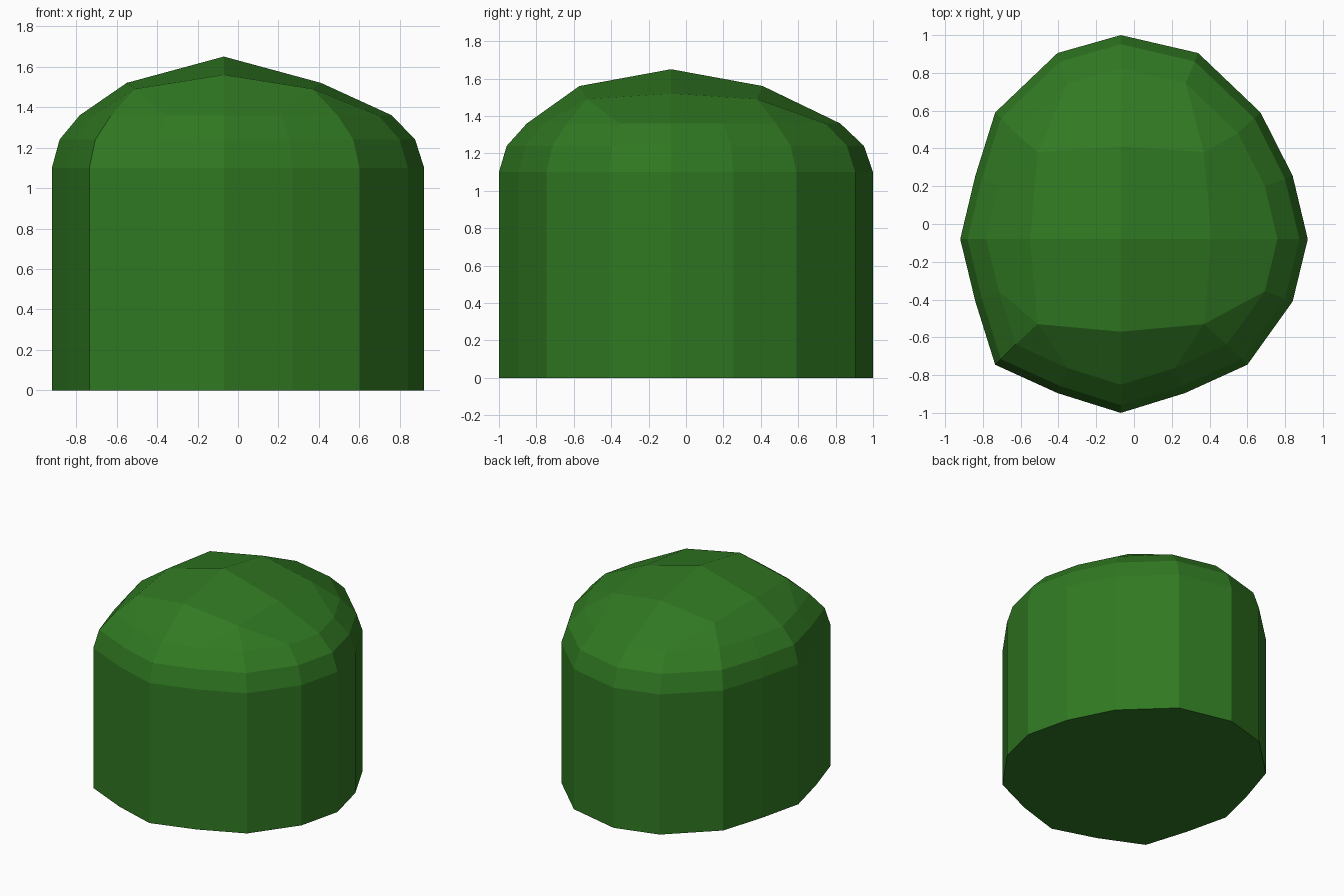
import bpy, bmesh

if "Cube" in bpy.data.objects:
    bpy.data.objects.remove(bpy.data.objects["Cube"])

# Plan outline, clockwise from the back: mids at 0, 4, 8, 12 and corners at 2, 6, 10, 14
OUTLINE = [(-.07, 1), (.34, .905), (.67, .59), (.84, .255),
           (.92, -.08), (.84, -.41), (.60, -.745), (.27, -.895),
           (-.07, -1), (-.405, -.895), (-.735, -.745), (-.84, -.41),
           (-.92, -.08), (-.84, .255), (-.735, .59), (-.405, .905)]
CX, CY = -.07, -.08

bm = bmesh.new()


def ring(scale, z):
    return [bm.verts.new((CX + (x - CX) * scale, CY + (y - CY) * scale, z))
            for x, y in OUTLINE]


# Straight trunk of the bush and rounded shoulder
rings = [ring(s, z) for s, z in ((1, 0), (1, 1.1), (.955, 1.24), (.838, 1.36))]
bm.faces.new(rings[0])
for a, b in zip(rings, rings[1:]):
    for i in range(16):
        j = (i + 1) % 16
        bm.faces.new((a[i], a[j], b[j], b[i]))

# Crown: eight-point ring and apex, laid out as a quad-sphere cap
r = rings[-1]
cap = [bm.verts.new((CX + x, CY + y, z)) for x, y, z in (
    (0, .49, 1.56), (.44, .46, 1.49), (.48, 0, 1.52), (.44, -.45, 1.49),
    (0, -.49, 1.56), (-.44, -.45, 1.49), (-.48, 0, 1.52), (-.44, .46, 1.49))]
apex = bm.verts.new((CX, CY, 1.65))
for k in range(1, 8, 2):
    c, n = 2 * k, (k + 1) % 8
    bm.faces.new((r[c - 1], r[c], cap[k]))
    bm.faces.new((r[c], r[c + 1], cap[k]))
    bm.faces.new((r[c - 2], r[c - 1], cap[k], cap[k - 1]))
    bm.faces.new((r[c + 1], r[(c + 2) % 16], cap[n], cap[k]))
    bm.faces.new((cap[k - 1], cap[k], cap[n], apex))

bmesh.ops.recalc_face_normals(bm, faces=bm.faces)
mesh = bpy.data.meshes.new("bush")
bm.to_mesh(mesh)
bm.free()
bush = bpy.data.objects.new("bush", mesh)
bpy.context.collection.objects.link(bush)

# Leaf green
mat = bpy.data.materials.new("leaf_green")
mat.diffuse_color = (.03, .19, .016, 1)
mat.use_nodes = True
mat.node_tree.nodes["Principled BSDF"].inputs["Base Color"].default_value = mat.diffuse_color
mesh.materials.append(mat)
